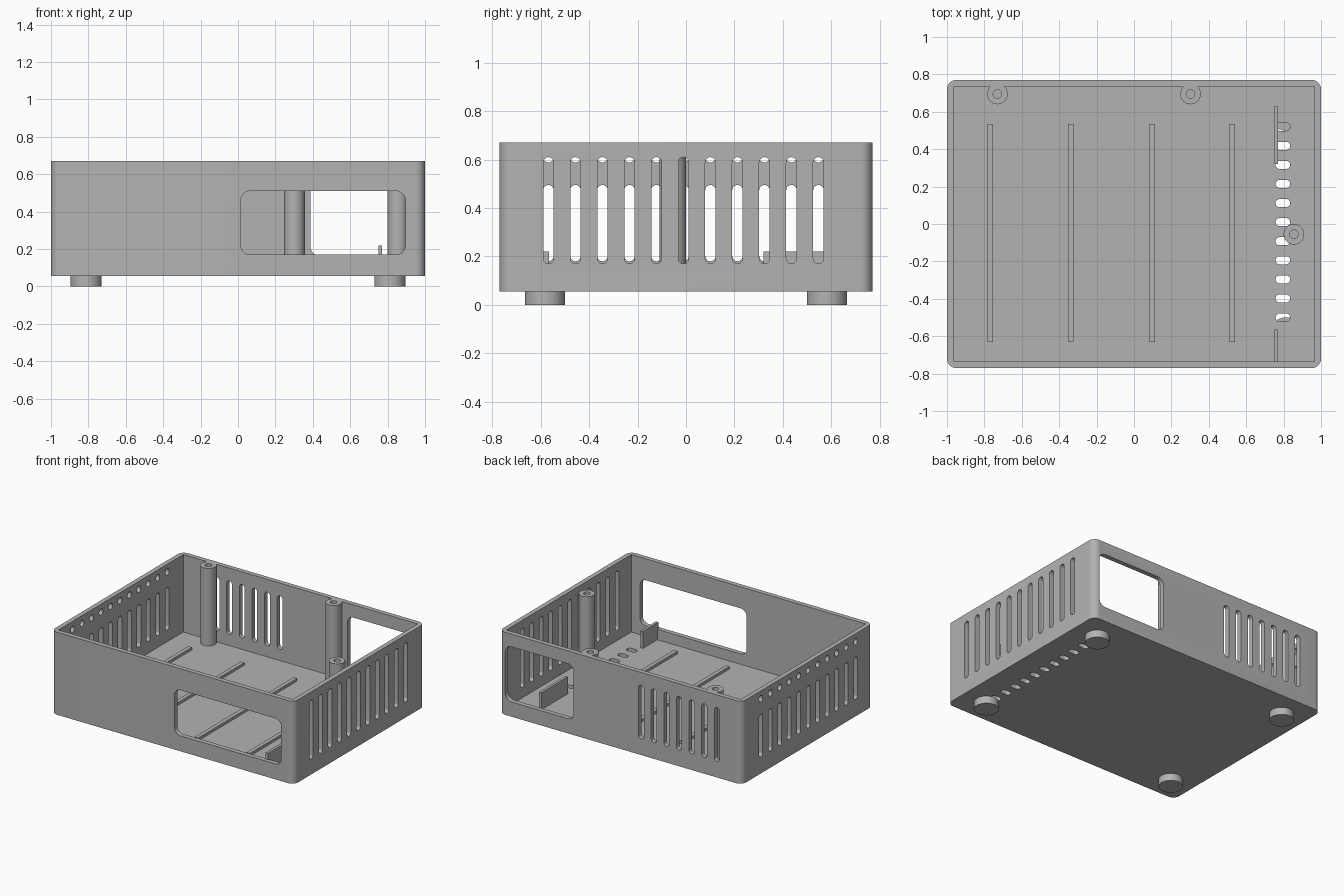
import bpy, bmesh
from math import pi, sin, cos
from mathutils import Matrix, Vector

cube = bpy.data.objects.get("Cube")
if cube:
    bpy.data.objects.remove(cube)

grey = bpy.data.materials.new("plain grey")
grey.use_nodes = True
GREY = (0.45, 0.45, 0.45, 1)
grey.diffuse_color = GREY
grey.node_tree.nodes["Principled BSDF"].inputs["Base Color"].default_value = GREY

# Columns give the directions of profile width, profile height and extrusion
AXES = {
    "X": Matrix(((0, 0, 1), (1, 0, 0), (0, 1, 0))),
    "Y": Matrix(((1, 0, 0), (0, 0, -1), (0, 1, 0))),
    "Z": Matrix.Identity(3),
}


def prism(bm, axis, centre, w, h, depth, r=0.0, steps=8):
    """Rounded rectangle (a circle when w = h = 2r) extruded about its centre."""
    pts = []
    for i, (sx, sy) in enumerate(((1, 1), (-1, 1), (-1, -1), (1, -1))):
        for k in range(steps + 1):
            a = (i + k / steps) * pi / 2
            p = Vector((sx * (w / 2 - r) + r * cos(a), sy * (h / 2 - r) + r * sin(a), -depth / 2))
            if all((p - q).length > 1e-5 for q in pts):
                pts.append(p)
    rot, c = AXES[axis], Vector(centre)
    low = [bm.verts.new(rot @ p + c) for p in pts]
    high = [bm.verts.new(rot @ (p + Vector((0, 0, depth))) + c) for p in pts]
    bm.faces.new(low[::-1])
    bm.faces.new(high)
    for i in range(len(pts)):
        j = (i + 1) % len(pts)
        bm.faces.new((low[i], low[j], high[j], high[i]))


def block(bm, x0, x1, y0, y1, z0, z1, r=0.0):
    prism(bm, "Z", ((x0 + x1) / 2, (y0 + y1) / 2, (z0 + z1) / 2), x1 - x0, y1 - y0, z1 - z0, r)


def make(name, bm):
    mesh = bpy.data.meshes.new(name)
    bm.to_mesh(mesh)
    bm.free()
    mesh.materials.append(grey)
    obj = bpy.data.objects.new(name, mesh)
    bpy.context.collection.objects.link(obj)
    return obj


def select(obj):
    bpy.ops.object.select_all(action="DESELECT")
    obj.select_set(True)
    bpy.context.view_layer.objects.active = obj


def combine(target, bm, operation):
    tool = make("helper", bm)
    tool.hide_render = True
    mod = target.modifiers.new(operation.lower(), "BOOLEAN")
    mod.operation, mod.solver, mod.object = operation, "EXACT", tool
    select(target)
    bpy.ops.object.modifier_apply(modifier=mod.name)
    bpy.data.objects.remove(tool)


BASE, FLOOR, RIM = 0.055, 0.093, 0.67
WALL_X, WALL_Y = 0.982, 0.752  # middle of the wall thickness

# Open tray
bm = bmesh.new()
block(bm, -1, 1, -0.77, 0.77, BASE, RIM, 0.05)
case = make("case", bm)
bm = bmesh.new()
block(bm, -0.965, 0.965, -0.735, 0.735, FLOOR, 1)
combine(case, bm, "DIFFERENCE")

# Windows and ventilation slots
bm = bmesh.new()


def opening(axis, centre, u0, u1, z0, z1, r):
    """Opening through a side wall; u runs along the wall."""
    u, z = (u0 + u1) / 2, (z0 + z1) / 2
    spot = (centre, u, z) if axis == "X" else (u, centre, z)
    prism(bm, axis, spot, u1 - u0, z1 - z0, 0.12, r)


opening("Y", -WALL_Y, 0.015, 0.895, 0.17, 0.51, 0.05)
opening("Y", WALL_Y, 0.387, 0.95, 0.165, 0.575, 0.05)
R = 0.0215
for i in range(11):
    y = -0.568 + i * 0.1115
    opening("X", WALL_X, y - R, y + R, 0.17, 0.61, R)
    opening("X", -WALL_X, y - R, y + R, 0.18, 0.495, R)
    opening("X", -WALL_X, y - R, y + R, 0.588, 0.635, R)
    prism(bm, "Z", (0.796, -0.5 + i * 0.102, FLOOR), 0.078, 2 * R, 0.2, R)
for i in range(7):
    x = -0.17 - i * 0.104
    opening("Y", WALL_Y, x - R, x + R, 0.175, 0.575, R)
combine(case, bm, "DIFFERENCE")

# Screw posts, floor ribs and upright tabs
POSTS = ((-0.73, 0.695), (0.302, 0.695), (0.855, -0.055))
SINK = FLOOR - 0.01
bm = bmesh.new()
for x, y in POSTS:
    block(bm, x - 0.055, x + 0.055, y - 0.055, y + 0.055, SINK, RIM, 0.055)
for x in (-0.768, -0.338, 0.098, 0.525):
    block(bm, x - 0.015, x + 0.015, -0.63, 0.535, SINK, FLOOR + 0.02)
for y0, y1 in ((0.32, 0.63), (-0.745, -0.565)):
    block(bm, 0.75, 0.77, y0, y1, SINK, 0.22)
combine(case, bm, "UNION")

# Screw holes
bm = bmesh.new()
for x, y in POSTS:
    block(bm, x - 0.023, x + 0.023, y - 0.023, y + 0.023, 0.3, 1, 0.023)
combine(case, bm, "DIFFERENCE")
select(case)
bpy.ops.object.shade_smooth_by_angle()

# Round feet
for side, x in (("right", -0.812), ("left", 0.812)):
    for end, y in (("front", -0.582), ("back", 0.582)):
        bm = bmesh.new()
        block(bm, x - 0.083, x + 0.083, y - 0.083, y + 0.083, 0, BASE, 0.083)
        select(make(f"{end}_{side}_foot", bm))
        bpy.ops.object.shade_smooth_by_angle()
